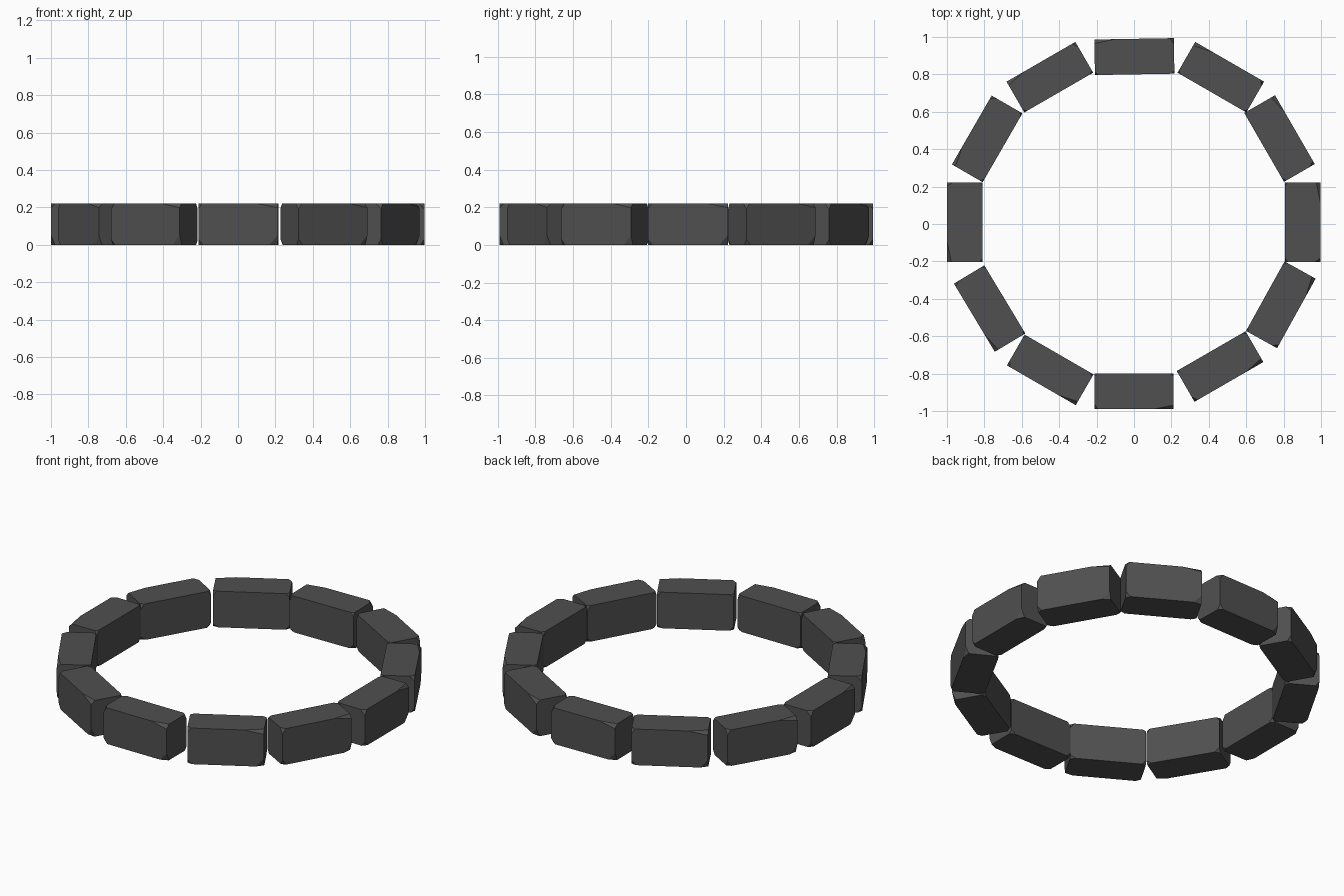
import bpy, bmesh
from math import radians
from mathutils import Vector, Matrix

if "Cube" in bpy.data.objects:
    bpy.data.objects.remove(bpy.data.objects["Cube"])

L, D, H = 0.425, 0.19, 0.22

stone = bpy.data.materials.new("dark_stone")
stone.diffuse_color = (0.08, 0.08, 0.08, 1)
stone.use_nodes = True
stone.node_tree.nodes["Principled BSDF"].inputs["Base Color"].default_value = stone.diffuse_color

# corner signs (along ring, outward, up) and chip size along each edge
CHIPS = [
    ((1, 1, 1), (0.11, 0.022, 0.022)),
    ((1, 1, -1), (0.045, 0.02, 0.05)),
    ((-1, 1, 1), (0.02, 0.03, 0.03)),
    ((-1, 1, -1), (0.025, 0.02, 0.03)),
    ((1, -1, 1), (0.02, 0.015, 0.03)),
    ((1, -1, -1), (0.03, 0.015, 0.02)),
    ((-1, -1, 1), (0.02, 0.015, 0.02)),
    ((-1, -1, -1), (0.025, 0.02, 0.025)),
]


def chipped_block_mesh():
    """Box with every corner sliced off by its own plane."""
    bm = bmesh.new()
    bmesh.ops.create_cube(bm, size=1, matrix=Matrix.Diagonal((L, D, H, 1)))
    for sign, cut in CHIPS:
        corner = Vector((sign[0] * L / 2, sign[1] * D / 2, sign[2] * H / 2))
        on_plane = corner - Vector((sign[0] * cut[0], 0, 0))
        normal = Vector([s / c for s, c in zip(sign, cut)]).normalized()
        bmesh.ops.bisect_plane(bm, geom=bm.verts[:] + bm.edges[:] + bm.faces[:],
                               plane_co=on_plane, plane_no=normal, clear_outer=True)
        bmesh.ops.holes_fill(bm, edges=[e for e in bm.edges if e.is_boundary])
    bmesh.ops.recalc_face_normals(bm, faces=bm.faces[:])
    me = bpy.data.meshes.new("stone_block")
    bm.to_mesh(me)
    bm.free()
    me.materials.append(stone)
    return me


# ring of stones: centre x, centre y, turn in degrees (outward side is local +y)
RING = [
    (0.902, 0.01, -90), (0.778, 0.457, -60), (0.464, 0.785, -30),
    (0.002, 0.895, 1), (-0.45, 0.785, 30), (-0.785, 0.455, 60),
    (-0.904, 0.01, 90), (-0.772, -0.452, 121), (-0.448, -0.78, 150),
    (0.0, -0.895, 180), (0.46, -0.762, 210), (0.785, -0.432, 241),
]

mesh = chipped_block_mesh()
# local +x runs clockwise, so mirror it to run anticlockwise
mesh.transform(Matrix.Diagonal((-1, 1, 1, 1)))
mesh.flip_normals()
for i, (x, y, turn) in enumerate(RING):
    ob = bpy.data.objects.new(f"ring_stone_{i + 1}", mesh)
    ob.location = (x, y, H / 2)
    ob.rotation_euler = (0, 0, radians(turn))
    bpy.context.collection.objects.link(ob)
